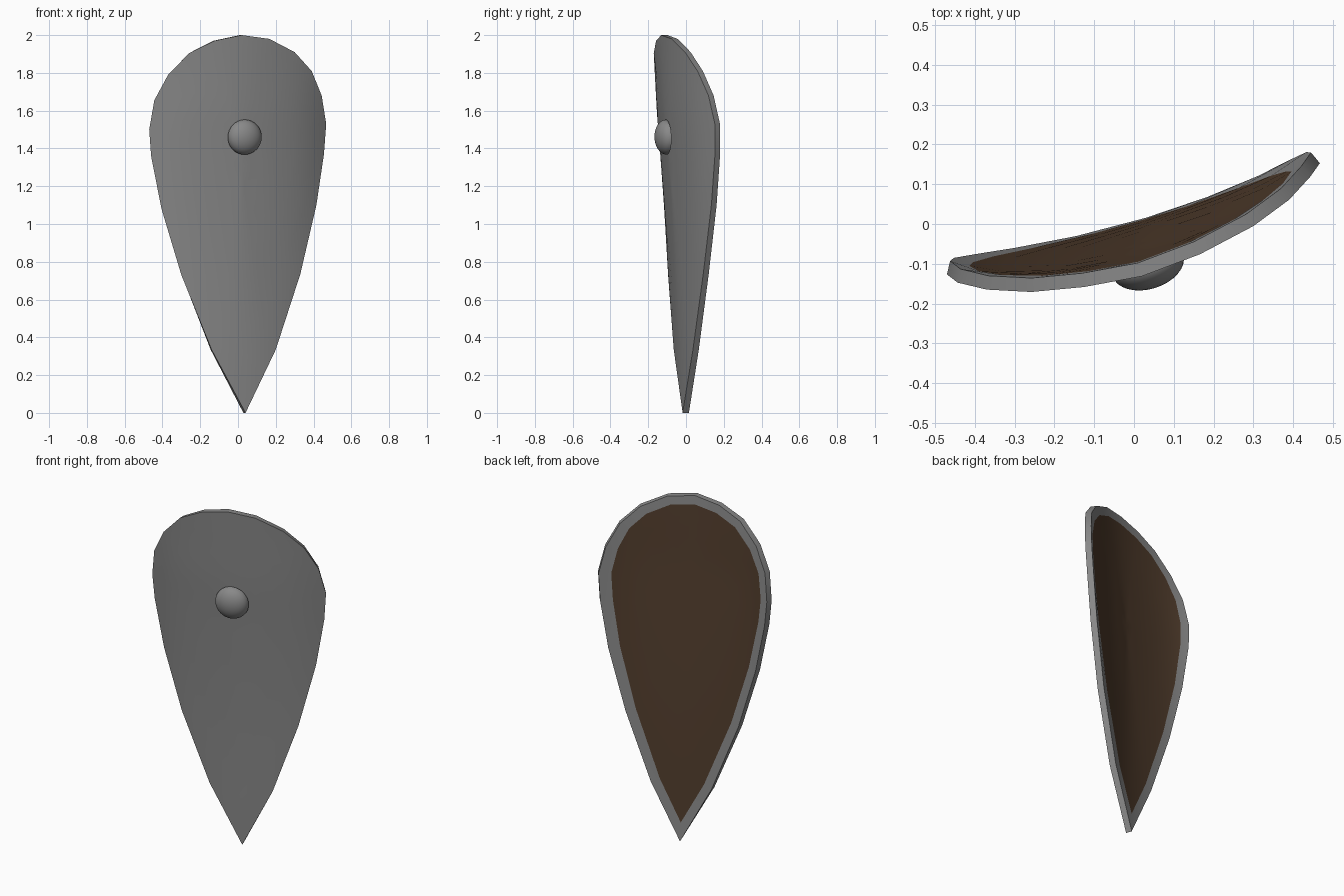
import bpy, bmesh, math
from mathutils import Vector, Matrix

if "Cube" in bpy.data.objects:
    bpy.data.objects.remove(bpy.data.objects["Cube"])


def material(name, rgb):
    m = bpy.data.materials.new(name)
    m.diffuse_color = (*rgb, 1)
    m.use_nodes = True
    m.node_tree.nodes["Principled BSDF"].inputs["Base Color"].default_value = m.diffuse_color
    return m


steel = material("grey steel", (0.25, 0.25, 0.25))
leather = material("brown lining", (0.08, 0.045, 0.025))

# Kite outline seen from the front (x, z), clockwise from the top
OUTLINE = [(.02, 2), (.166, 1.98), (.3, 1.91), (.39, 1.81), (.443, 1.68), (.467, 1.53),
           (.455, 1.37), (.415, 1.1), (.33, .735), (.2, .335), (.04, 0),
           (-.14, .335), (-.3, .73), (-.405, 1.08), (-.46, 1.36), (-.47, 1.5),
           (-.443, 1.655), (-.37, 1.79), (-.258, 1.905), (-.125, 1.97)]
# Horizontal bow of the turned plate: (x, depth)
BOW = [(-.47, -.05), (-.442, -.06), (-.37, -.07), (-.259, -.07), (-.118, -.053), (.018, -.026),
       (.166, .029), (.3, .096), (.39, .157), (.44, .205), (.47, .235)]
THICK = 0.035


def bow(x):
    for (x0, y0), (x1, y1) in zip(BOW, BOW[1:]):
        if x <= x1:
            break
    return y0 + (y1 - y0) * (x - x0) / (x1 - x0)


def front_point(x, z):
    hollow = 0.014 * math.sin(math.pi * z / 1.6) if z < 1.6 else 0
    return Vector((x, bow(x) - .053 * z + hollow, z))


def back_point(x, z):
    n = Vector((-(.3 + 1.13 * x), 1, 0)).normalized()
    return front_point(x, z) + n * THICK


def inset(points, d):
    """Inset a clockwise outline evenly with mitred corners."""
    out, n = [], len(points)
    for i in range(n):
        p, a, b = (Vector(points[k % n]) for k in (i, i - 1, i + 1))
        e0, e1 = (p - a).normalized(), (b - p).normalized()
        n0, n1 = Vector((e0.y, -e0.x)), Vector((e1.y, -e1.x))
        m = (n0 + n1).normalized()
        out.append(tuple(p + m * d / m.dot(n0)))
    return out


# Shield plate: front and back skins made of shrinking rings
lining = inset(OUTLINE, .05)
CENTRE = (.02, 1.3)
rings = [OUTLINE, lining]
for s in (.85, .7, .55, .4, .25, .12):
    rings.append([(CENTRE[0] + (x - CENTRE[0]) * s, CENTRE[1] + (z - CENTRE[1]) * s)
                  for x, z in lining])

bm = bmesh.new()
edges = []
N = len(OUTLINE)
for side, place in enumerate((front_point, back_point)):
    loops = [[bm.verts.new(place(x, z)) for x, z in ring] for ring in rings]
    mid = bm.verts.new(place(*CENTRE))
    edges.append(loops[0])
    for r in range(len(loops)):
        for i in range(N):
            j = (i + 1) % N
            if r + 1 < len(loops):
                vs = [loops[r][i], loops[r][j], loops[r + 1][j], loops[r + 1][i]]
            else:
                vs = [loops[r][i], loops[r][j], mid]
            f = bm.faces.new(vs)
            f.material_index = 1 if side == 1 and r > 0 else 0
for i in range(N):
    j = (i + 1) % N
    bm.faces.new([edges[0][i], edges[0][j], edges[1][j], edges[1][i]])
bmesh.ops.recalc_face_normals(bm, faces=bm.faces)
mesh = bpy.data.meshes.new("shield_plate")
bm.to_mesh(mesh)
bm.free()
plate = bpy.data.objects.new("shield_plate", mesh)
bpy.context.collection.objects.link(plate)
mesh.materials.append(steel)
mesh.materials.append(leather)

# Boss: flattened dome on the front face
bm = bmesh.new()
bmesh.ops.create_uvsphere(bm, u_segments=32, v_segments=16, radius=.093)
bmesh.ops.bisect_plane(bm, geom=bm.verts[:] + bm.edges[:] + bm.faces[:],
                       plane_co=(0, 0, 0), plane_no=(0, 0, 1), clear_inner=True)
bmesh.ops.transform(bm, verts=bm.verts, matrix=(
    Matrix.Translation((.035, -.104, 1.46)) @ Matrix.Rotation(math.radians(17), 4, 'Z')
    @ Matrix.Rotation(math.radians(92), 4, 'X') @ Matrix.Diagonal((1, 1, .64, 1))))
mesh = bpy.data.meshes.new("boss")
bm.to_mesh(mesh)
bm.free()
boss = bpy.data.objects.new("boss", mesh)
bpy.context.collection.objects.link(boss)
mesh.materials.append(steel)

# Smooth shading with a crisp outer edge
for ob in (plate, boss):
    bpy.ops.object.select_all(action='DESELECT')
    ob.select_set(True)
    bpy.context.view_layer.objects.active = ob
    bpy.ops.object.shade_smooth_by_angle(angle=math.radians(40))
